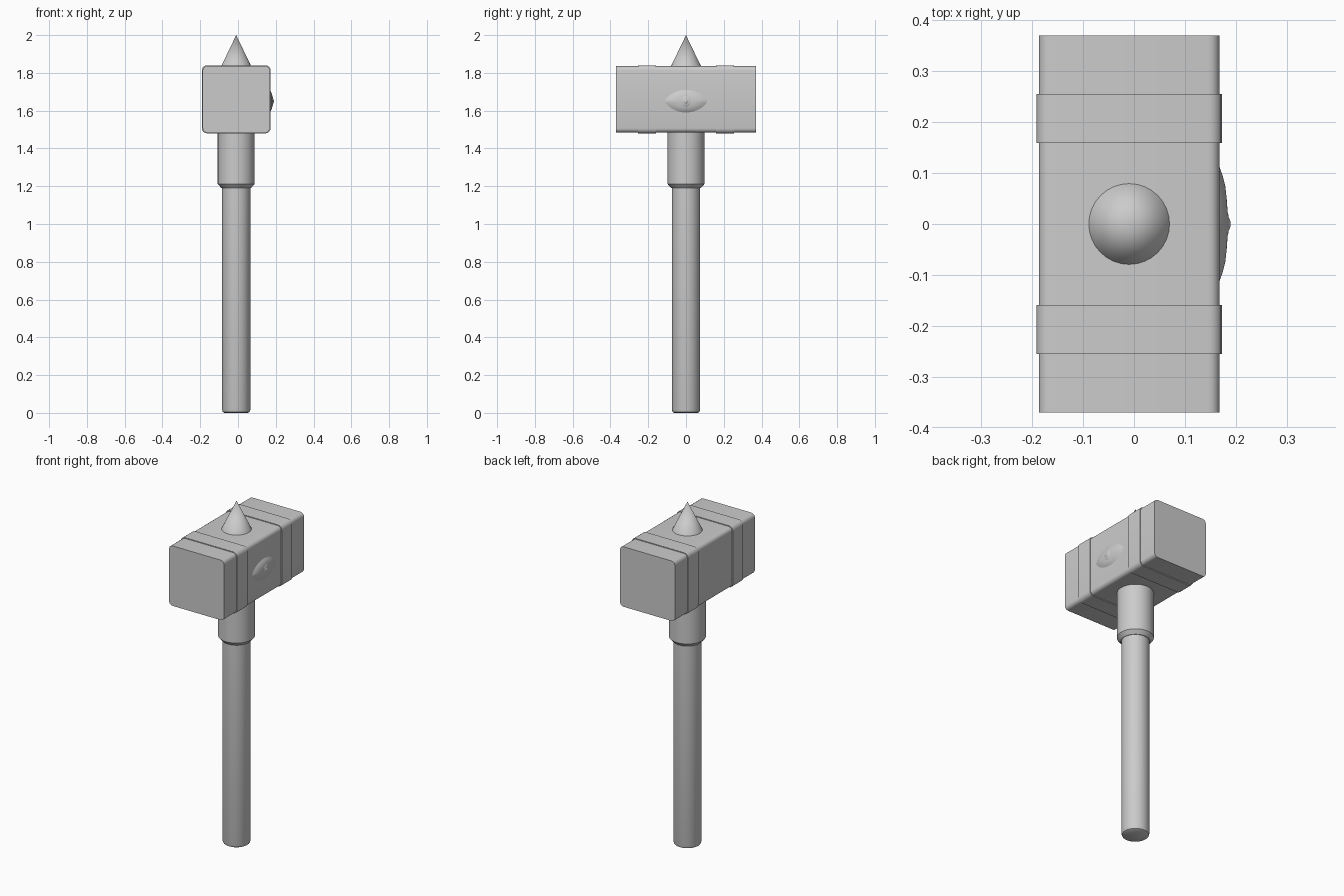
import bpy, bmesh
from math import sin, cos, pi, radians

if "Cube" in bpy.data.objects:
    bpy.data.objects.remove(bpy.data.objects["Cube"])

CX = -0.0095   # shared axis of handle and head
CZ = 1.66      # height of head centre


def finish(name, bm, angle=30):
    bmesh.ops.recalc_face_normals(bm, faces=bm.faces)
    mesh = bpy.data.meshes.new(name)
    bm.to_mesh(mesh)
    bm.free()
    ob = bpy.data.objects.new(name, mesh)
    bpy.context.collection.objects.link(ob)
    bpy.ops.object.select_all(action='DESELECT')
    ob.select_set(True)
    bpy.context.view_layer.objects.active = ob
    bpy.ops.object.shade_smooth_by_angle(angle=radians(angle))
    return ob


def loft(name, rings, angle=30):
    """Skin equal-length rings of points and cap both ends."""
    bm = bmesh.new()
    loops = [[bm.verts.new(p) for p in r] for r in rings]
    n = len(loops[0])
    for a, b in zip(loops, loops[1:]):
        for i in range(n):
            bm.faces.new((a[i], a[(i + 1) % n], b[(i + 1) % n], b[i]))
    bm.faces.new(loops[0])
    bm.faces.new(loops[-1])
    return finish(name, bm, angle)


def lathe(name, profile, sides=32):
    return loft(name, [[(CX + r * cos(2 * pi * i / sides), r * sin(2 * pi * i / sides), z)
                        for i in range(sides)] for r, z in profile])


def block(name, width, height, y0, y1, radius):
    """Box along y with its four long edges rounded."""
    pts = []
    for k, (sx, sz) in enumerate(((1, 1), (-1, 1), (-1, -1), (1, -1))):
        for j in range(5):
            a = (k + j / 4) * pi / 2
            pts.append((CX + sx * (width / 2 - radius) + radius * cos(a),
                        CZ + sz * (height / 2 - radius) + radius * sin(a)))
    return loft(name, [[(x, y, z) for x, z in pts] for y in (y0, y1)])


# Shaft and stepped collar
lathe("handle", [(0.062, 0), (0.071, 0.005), (0.075, 0.018), (0.075, 1.3)])
lathe("collar", [(0.078, 1.19), (0.098, 1.212), (0.098, 1.5)])

# Hammer head with two raised straps
block("head", 0.355, 0.351, -0.37, 0.37, 0.022)
for side, y in (("front", -0.207), ("back", 0.207)):
    block(side + "_strap", 0.364, 0.360, y - 0.048, y + 0.048, 0.026)

# Top spike
bm = bmesh.new()
bmesh.ops.create_cone(bm, cap_ends=True, segments=32, radius1=0.082, radius2=0, depth=0.17)
bmesh.ops.translate(bm, verts=bm.verts, vec=(CX, 0, 1.915))
finish("spike", bm)

# Almond-shaped eye boss on the right face
N = 32
rings = []
for scale, x in ((1, 0.160), (1, 0.168), (0.85, 0.174), (0.68, 0.179), (0.45, 0.182), (0.2, 0.184)):
    ring = []
    for i in range(N):
        a = 2 * pi * i / N
        s = sin(a)
        ring.append((x, 0.112 * scale * cos(a),
                     1.65 + 0.06 * scale * abs(s) ** 1.4 * (1 if s > 0 else -1)))
    rings.append(ring)
loft("eye_almond", rings, 40)

# Round iris and raised pupil
for name, r, x0, depth in (("iris", 0.034, 0.176, 0.011), ("pupil", 0.014, 0.182, 0.008)):
    loft(name, [[(x0 + depth * sin(t), r * cos(t) * cos(2 * pi * i / 24),
                  1.65 + r * cos(t) * sin(2 * pi * i / 24)) for i in range(24)]
                for t in (0, 0.3, 0.6, 0.9, 1.2, 1.45)], 40)
